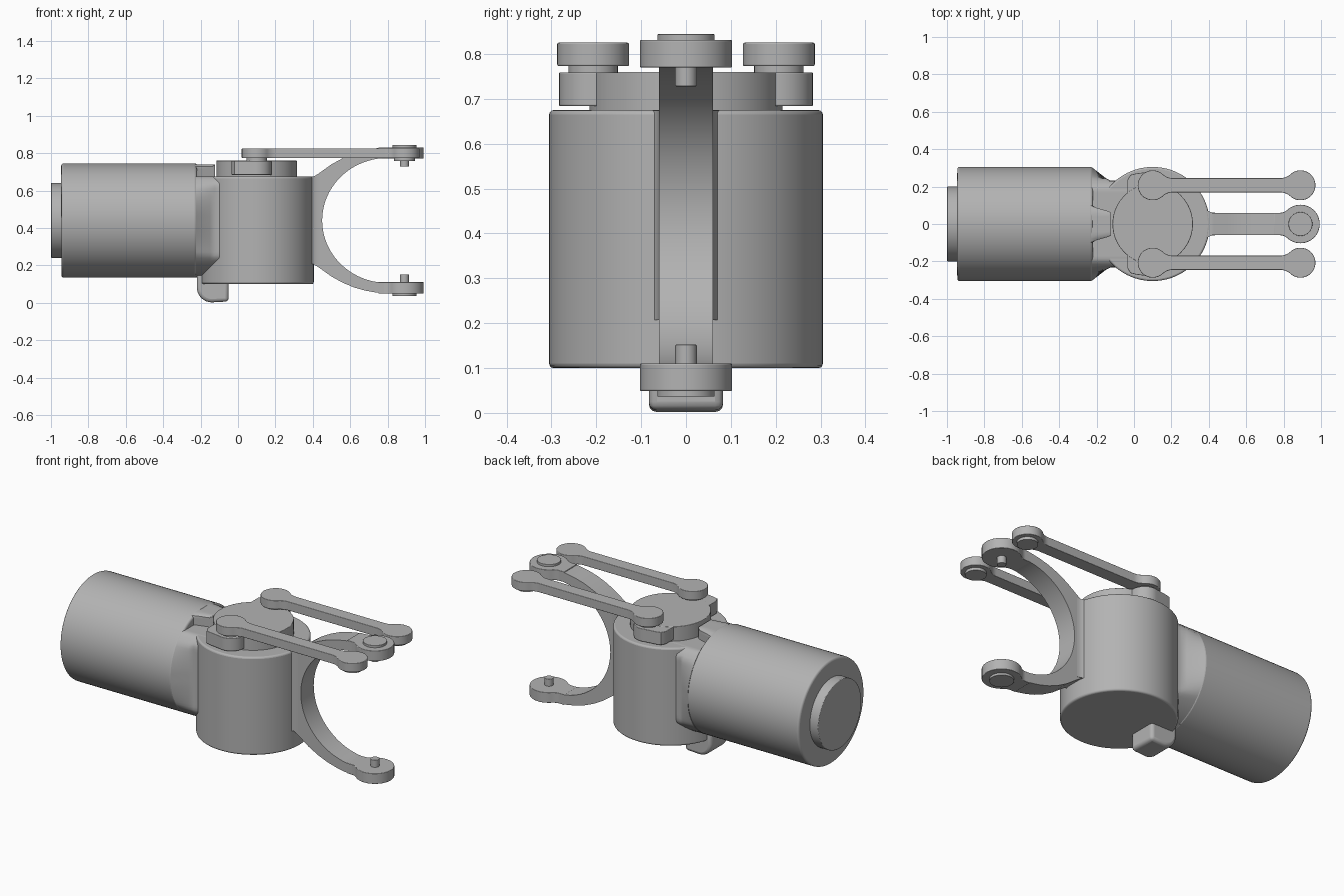
import bpy, bmesh
from math import sin, cos, pi, sqrt, atan2, radians
from mathutils import Matrix, Vector

cube = bpy.data.objects.get("Cube")
if cube:
    bpy.data.objects.remove(cube)

grey = bpy.data.materials.new("plain_grey")
grey.use_nodes = True
colour = (0.45, 0.45, 0.45, 1)
grey.diffuse_color = colour
grey.node_tree.nodes["Principled BSDF"].inputs["Base Color"].default_value = colour

AXIS_X = 0.1      # vertical axis of the central drum
MID_Z = 0.44      # height of the motor axis
MOTOR_R = 0.305
TIP_X = 0.89      # centre of the arm tips


def finish(bm, name, bevel=0.0, segments=3):
    """Turn a bmesh into a shaded object, with optional rounded edges."""
    bmesh.ops.recalc_face_normals(bm, faces=bm.faces)
    mesh = bpy.data.meshes.new(name)
    bm.to_mesh(mesh)
    bm.free()
    mesh.materials.append(grey)
    obj = bpy.data.objects.new(name, mesh)
    bpy.context.collection.objects.link(obj)
    if bevel:
        mod = obj.modifiers.new("rounding", "BEVEL")
        mod.width, mod.segments = bevel, segments
        mod.limit_method, mod.angle_limit = "ANGLE", radians(50)
    bpy.ops.object.select_all(action="DESELECT")
    obj.select_set(True)
    bpy.context.view_layer.objects.active = obj
    bpy.ops.object.shade_smooth_by_angle(angle=radians(35))
    return obj


def cylinder(name, x, y, z0, z1, r, bevel=0.0, sides=64):
    bm = bmesh.new()
    bmesh.ops.create_cone(bm, cap_ends=True, segments=sides, radius1=r, radius2=r,
                          depth=z1 - z0, matrix=Matrix.Translation((x, y, (z0 + z1) / 2)))
    return finish(bm, name, bevel)


def cylinder_x(name, x0, x1, r, bevel=0.0):
    bm = bmesh.new()
    place = Matrix.Translation(((x0 + x1) / 2, 0, MID_Z)) @ Matrix.Rotation(pi / 2, 4, "Y")
    bmesh.ops.create_cone(bm, cap_ends=True, segments=96, radius1=r, radius2=r,
                          depth=x1 - x0, matrix=place)
    return finish(bm, name, bevel)


def extrude(name, points, offset, bevel=0.0):
    """Sweep a flat outline of 3D points along an offset."""
    bm = bmesh.new()
    face = bm.faces.new([bm.verts.new(p) for p in points])
    out = bmesh.ops.extrude_face_region(bm, geom=[face])
    moved = [v for v in out["geom"] if isinstance(v, bmesh.types.BMVert)]
    bmesh.ops.translate(bm, verts=moved, vec=Vector(offset))
    return finish(bm, name, bevel)


def head_half(r, h, f, steps=8):
    """Upper half of a round head at the origin, blended by a fillet into a bar on its -x side."""
    d = sqrt((r + f) ** 2 - (h + f) ** 2)
    end = atan2(-(h + f), d)
    pts = []
    for i in range(steps):
        a = -pi / 2 + (end + pi / 2) * i / steps
        pts.append((-d + f * cos(a), h + f + f * sin(a)))
    start = atan2(h + f, -d)
    for i in range(25):
        a = start * (1 - i / 24)
        pts.append((r * cos(a), r * sin(a)))
    return pts


def loft_neck(name, stations, top):
    """Loft the motor's round section along x, trimmed to a half width and a top height."""
    bm = bmesh.new()
    rings = []
    for x, w in stations:
        ring = []
        for i in range(96):
            a = 2 * pi * i / 96
            y = max(-w, min(w, MOTOR_R * sin(a)))
            # trimmed sides stay on the round section
            z = MOTOR_R * cos(a)
            ring.append(bm.verts.new((x, y, min(top, MID_Z + z))))
        rings.append(ring)
    for a, b in zip(rings, rings[1:]):
        for i in range(96):
            j = (i + 1) % 96
            bm.faces.new((a[i], a[j], b[j], b[i]))
    bm.faces.new(rings[0])
    bm.faces.new(rings[-1])
    bmesh.ops.remove_doubles(bm, verts=bm.verts, dist=0.0001)
    return finish(bm, name)


# Motor body and end cap
cylinder_x("motor_body", -0.945, -0.22, MOTOR_R, 0.012)
cylinder_x("motor_end_cap", -1.0, -0.93, 0.2, 0.004)

# Neck joining the motor to the drum, with a raised tongue on top
loft_neck("neck", [(-0.225, 0.303), (-0.15, 0.245), (-0.125, 0.232), (-0.09, 0.232),
                   (0.0, 0.25)], 0.675)
loft_neck("neck_tongue", [(-0.23, 0.105), (-0.205, 0.088), (-0.135, 0.068), (-0.122, 0.06)], 0.74)

# Central drum
cylinder("drum", AXIS_X, 0, 0.1, 0.675, MOTOR_R, 0.01, 96)

# Hook below the neck: side profile with a large rounded corner
hook = [(-0.05, 0.01), (-0.05, 0.19), (-0.22, 0.19)]
for i in range(9):
    a = pi + pi / 2 * i / 8
    hook.append((-0.14 + 0.08 * cos(a), 0.085 + 0.08 * sin(a)))
extrude("lower_hook", [(x, -0.083, z - 0.003) for x, z in hook], (0, 0.166, 0), 0.018)

# Turntable on the drum
cylinder("turntable", AXIS_X, 0, 0.67, 0.76, 0.215, 0.003, 96)

# Links, each carried by a lug on the turntable
half = head_half(0.08, 0.038, 0.08)
length = TIP_X - AXIS_X
quarter = [(x + length / 2, y) for x, y in half]
upper = [(-x, y) for x, y in reversed(quarter)] + quarter
outline = upper + [(x, -y) for x, y in reversed(upper[1:-1])]
for side, label in ((1, "left"), (-1, "right")):
    lug = [(-0.035, 0.1), (-0.035, 0.235), (-0.02, 0.262), (0.01, 0.27)]
    for i in range(13):
        a = pi * 0.6 * (1 - i / 12)
        lug.append((0.1 + 0.08 * cos(a), 0.203 + 0.08 * sin(a)))
    lug.append((0.18, 0.1))
    extrude(label + "_lug", [(x, side * y, 0.684) for x, y in lug], (0, 0, 0.075), 0.003)
    y = side * 0.207
    extrude(label + "_link", [((AXIS_X + TIP_X) / 2 + px, y + py, 0.773) for px, py in outline],
            (0, 0, 0.052), 0.003)
    for x, end in ((AXIS_X, "inner"), (TIP_X, "outer")):
        cylinder(f"{label}_{end}_link_collar", x, y, 0.757, 0.776, 0.055, 0, 40)

# Fork: curved side profile, thicker at the drum
inner = []
for i in range(41):
    a = pi / 2 + pi * i / 40
    inner.append((0.8 + 0.35 * cos(a), MID_Z + 0.334 * sin(a)))
outer = [(0.3, 0.23), (0.4, 0.232), (0.43, 0.25), (0.5, 0.3), (0.56, 0.333), (0.62, 0.358),
         (0.68, 0.375), (0.74, 0.386), (0.8, 0.39)]
profile = inner + [(x, MID_Z - d) for x, d in reversed(outer)] + [(x, MID_Z + d) for x, d in outer]
extrude("fork", [(x, -0.06, z) for x, z in profile], (0, 0.12, 0))

# Flared root blending the fork into the drum
root = [(0.3, 0.17), (0.345, 0.17)]
for i in range(9):
    a = pi * 1.12 + pi * 0.38 * i / 8
    root.append((0.435 + 0.08 * cos(a), 0.14 + 0.08 * sin(a)))
root += [(x, -y) for x, y in reversed(root)]
extrude("fork_root", [(x, y, 0.207) for x, y in root], (0, 0, 0.467))

# Fork tips with pins facing each other and caps outside
half = [(-0.14, 0.06)] + head_half(0.103, 0.06, 0.06)
tip = half + [(x, -y) for x, y in reversed(half[:-1])]
for s, label in ((1, "upper"), (-1, "lower")):
    def span(a, b):
        return sorted((MID_Z + s * a, MID_Z + s * b))
    z0, z1 = span(0.33, 0.391)
    extrude(label + "_fork_tip", [(TIP_X + x, y, z0) for x, y in tip], (0, 0, z1 - z0), 0.003)
    cylinder(label + "_tip_pin", TIP_X, 0, *span(0.288, 0.34), 0.024, 0.002, 32)
    cylinder(label + "_tip_cap", TIP_X, 0, *span(0.38, 0.404), 0.064, 0.002, 48)
